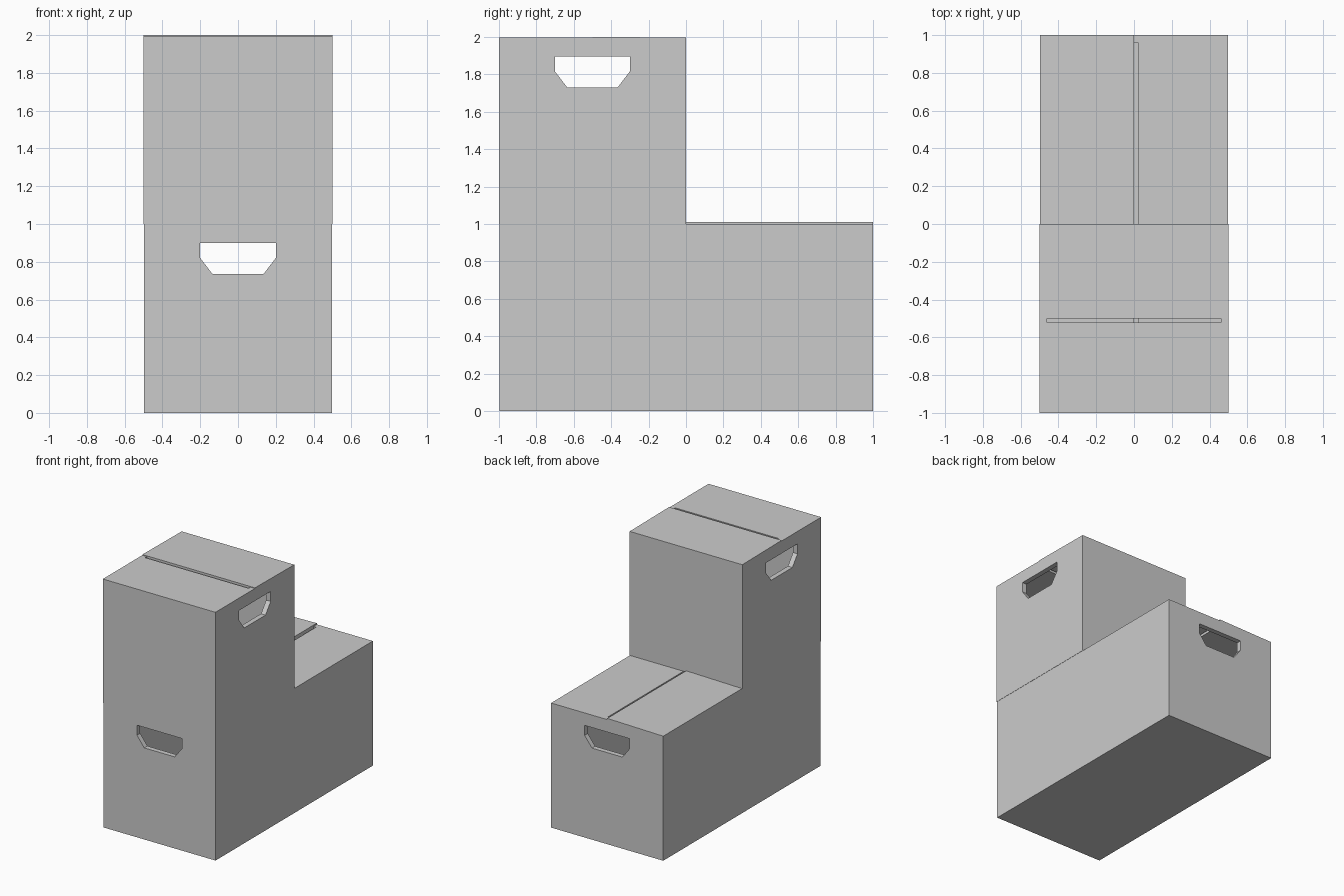
import bpy, bmesh, math
from mathutils import Matrix, Vector

if "Cube" in bpy.data.objects:
    bpy.data.objects.remove(bpy.data.objects["Cube"])

WALL = 0.04


def prism(name, profile, y0, y1):
    """Extrude an (x, z) profile along y."""
    bm = bmesh.new()
    face = bm.faces.new([bm.verts.new((x, y0, z)) for x, z in profile])
    ext = bmesh.ops.extrude_face_region(bm, geom=[face])
    moved = [v for v in ext["geom"] if isinstance(v, bmesh.types.BMVert)]
    bmesh.ops.translate(bm, verts=moved, vec=(0, y1 - y0, 0))
    bmesh.ops.recalc_face_normals(bm, faces=bm.faces)
    me = bpy.data.meshes.new(name)
    bm.to_mesh(me)
    bm.free()
    ob = bpy.data.objects.new(name, me)
    bpy.context.collection.objects.link(ob)
    return ob


def rect(x0, x1, z0, z1):
    return [(x0, z0), (x1, z0), (x1, z1), (x0, z1)]


def carton(name, half_w, half_l, h, lift, floor, location, turn):
    """Hollow carton: two lid flaps, one slightly lifted, and end handles."""
    w, l = half_w, half_l
    box = prism(name, [(-w, 0), (w, 0), (w, h), (0, h), (0, h + lift), (-w, h)], -l, l)
    inside = rect(-w + WALL, w - WALL, WALL if floor else -0.1, h - WALL)
    grip = [(-0.2, h - 0.1), (-0.2, h - 0.18), (-0.135, h - 0.265),
            (0.135, h - 0.265), (0.2, h - 0.18), (0.2, h - 0.1)]
    cutters = [
        prism("cavity_cutter", inside, -l + WALL, l - WALL),
        prism("handle_cutter", grip, -l - 0.1, l + 0.1),
        prism("slit_cutter", rect(-0.001, 0.022, h - 0.1, h + 0.1), -l + WALL, l - WALL),
    ]
    for c in cutters:
        c.hide_render = True
        m = box.modifiers.new(c.name, 'BOOLEAN')
        m.operation, m.solver, m.object = 'DIFFERENCE', 'EXACT', c
    # Bake the cuts and drop the cutters
    bpy.context.view_layer.update()
    done = bpy.data.meshes.new_from_object(box.evaluated_get(bpy.context.evaluated_depsgraph_get()))
    box.modifiers.clear()
    box.data = done
    for c in cutters:
        bpy.data.objects.remove(c)
    done.transform(Matrix.Translation(Vector(location)) @ Matrix.Rotation(turn, 4, 'Z'))
    return box


# Long box below, handles front and back
carton("lower_box", 0.498, 0.998, 1.0, 0.01, True, (0, 0.002, 0), 0)
# Cube box on top, turned so its handles face the sides
carton("upper_box", 0.5, 0.5, 0.995, 0.005, False, (0, -0.5, 1.0), -math.pi / 2)
